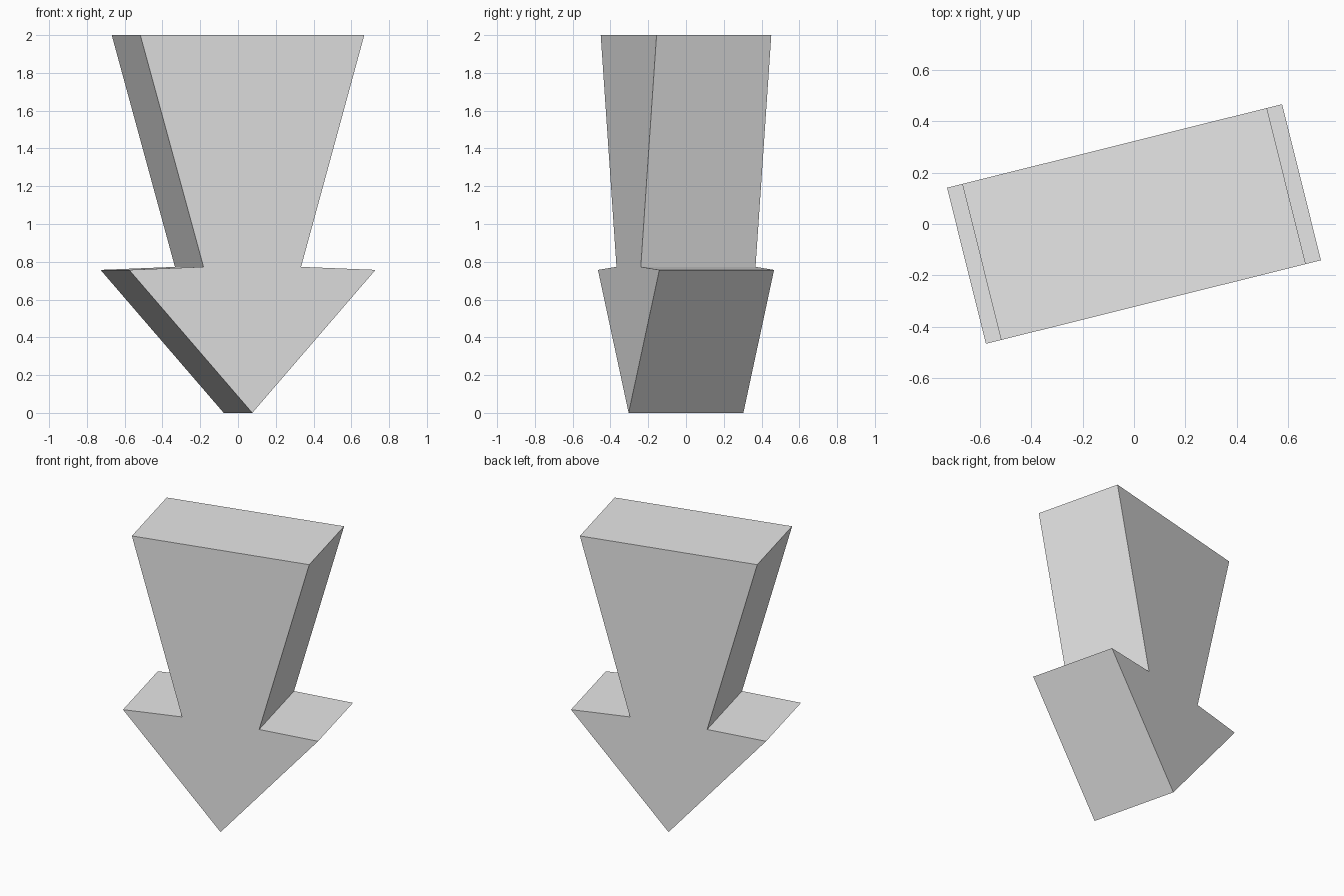
import bpy, bmesh, math
from mathutils import Matrix

cube = bpy.data.objects.get("Cube")
if cube:
    bpy.data.objects.remove(cube, do_unlink=True)

# Single plain grey material
GREY = (0.8, 0.8, 0.8, 1.0)
mat = bpy.data.materials.new("light grey")
mat.use_nodes = True
mat.diffuse_color = GREY
mat.node_tree.nodes["Principled BSDF"].inputs["Base Color"].default_value = GREY

# Half outline of the downward arrow (x, z): tip, barb, neck, tail
TIP = (0.0, 0.0)
HALF = [(0.672, 0.757), (0.266, 0.773), (0.611, 2.0)]
outline = [TIP] + HALF + [(-x, z) for x, z in reversed(HALF)]
DEPTH = 0.626

# Extrude the outline front to back, then turn it about the vertical
bm = bmesh.new()
front = bm.faces.new([bm.verts.new((x, -DEPTH / 2, z)) for x, z in outline])
ext = bmesh.ops.extrude_face_region(bm, geom=[front], use_keep_orig=True)
moved = [g for g in ext["geom"] if isinstance(g, bmesh.types.BMVert)]
bmesh.ops.translate(bm, verts=moved, vec=(0, DEPTH, 0))
bmesh.ops.rotate(bm, verts=bm.verts, cent=(0, 0, 0),
                 matrix=Matrix.Rotation(math.radians(14), 3, 'Z'))
bmesh.ops.recalc_face_normals(bm, faces=bm.faces)

mesh = bpy.data.meshes.new("down_arrow")
bm.to_mesh(mesh)
bm.free()
mesh.materials.append(mat)
arrow = bpy.data.objects.new("down_arrow", mesh)
bpy.context.collection.objects.link(arrow)
